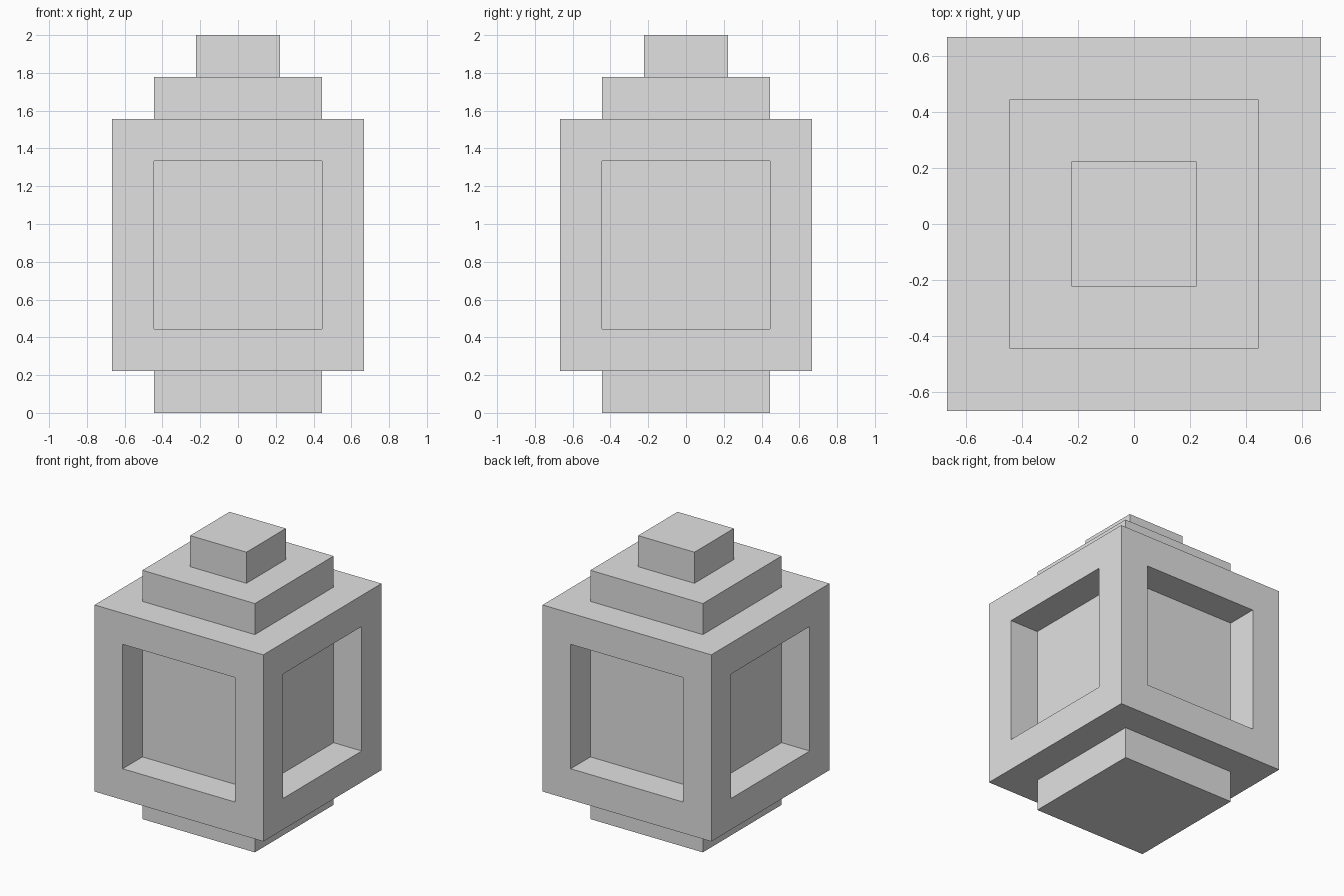
import bpy
import bmesh
from mathutils import Matrix

cube = bpy.data.objects.get("Cube")
if cube:
    bpy.data.objects.remove(cube, do_unlink=True)

U = 2 / 9  # one block: the whole model is laid out on this step

# Single plain grey
grey = bpy.data.materials.new("light grey")
colour = (0.755, 0.755, 0.755, 1)
grey.diffuse_color = colour
grey.use_nodes = True
grey.node_tree.nodes["Principled BSDF"].inputs["Base Color"].default_value = colour


def block(name, width, bottom, height, recess=0):
    """Square block in steps of U; recess sinks a panel into each side."""
    bm = bmesh.new()
    bmesh.ops.create_cube(bm, size=1)
    size = Matrix.Diagonal((width * U, width * U, height * U, 1))
    lift = Matrix.Translation((0, 0, (bottom + height / 2) * U))
    bm.transform(lift @ size)
    bm.normal_update()
    if recess:
        sides = [f for f in bm.faces if abs(f.normal.z) < 0.5]
        bmesh.ops.inset_individual(bm, faces=sides, thickness=recess * U,
                                   use_even_offset=True)
        # Sink each panel straight in, leaving walls around it
        for panel in sides:
            inward = -panel.normal * recess * U
            sunk = bmesh.ops.extrude_discrete_faces(bm, faces=[panel])["faces"][0]
            bmesh.ops.translate(bm, verts=sunk.verts, vec=inward)
    mesh = bpy.data.meshes.new(name)
    bm.to_mesh(mesh)
    bm.free()
    mesh.materials.append(grey)
    obj = bpy.data.objects.new(name, mesh)
    bpy.context.collection.objects.link(obj)


# Stacked parts, bottom to top
block("base", 4, 0, 1)
block("lantern_body", 6, 1, 6, recess=1)
block("roof_step", 4, 7, 1)
block("top_cap", 2, 8, 1)
